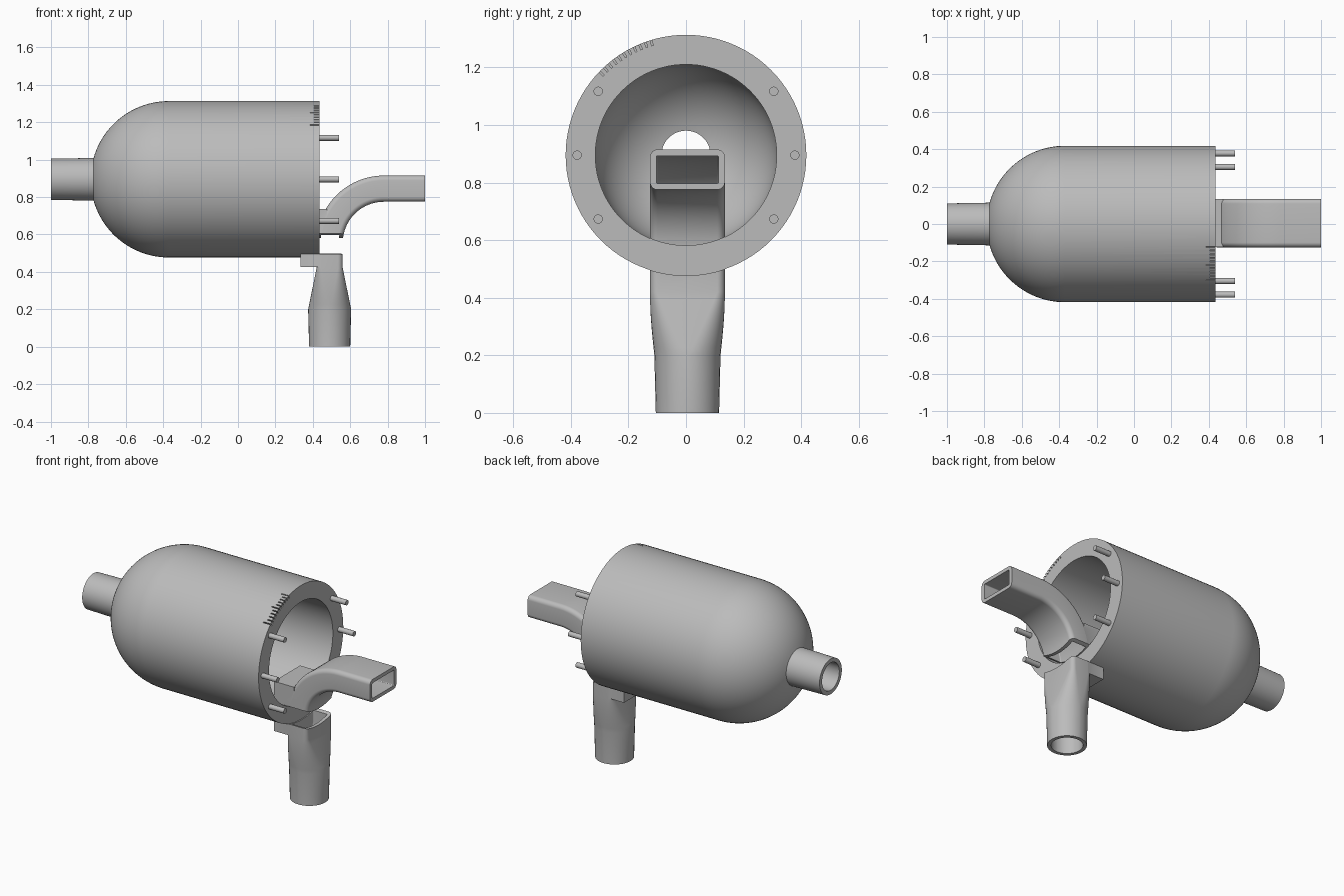
import bpy, bmesh
from math import sin, cos, pi, radians, sqrt, asin
from mathutils import Matrix, Vector

if "Cube" in bpy.data.objects:
    bpy.data.objects.remove(bpy.data.objects["Cube"])

grey = bpy.data.materials.new("light_grey")
grey.use_nodes = True
grey.diffuse_color = (0.5, 0.5, 0.5, 1)
grey.node_tree.nodes["Principled BSDF"].inputs["Base Color"].default_value = (0.5, 0.5, 0.5, 1)

AXIS = Vector((0, 0, 0.895))      # centre line of the vessel, along x
OUTER, INNER, BORE = 0.418, 0.315, 0.085
FACE, DOME = 0.435, -0.37         # open end and dome centre
DUCT_Y = 0.005


def finish(name, bm):
    bmesh.ops.recalc_face_normals(bm, faces=bm.faces)
    mesh = bpy.data.meshes.new(name)
    bm.to_mesh(mesh)
    bm.free()
    mesh.materials.append(grey)
    obj = bpy.data.objects.new(name, mesh)
    bpy.context.collection.objects.link(obj)
    return obj


def select(obj):
    bpy.ops.object.select_all(action='DESELECT')
    obj.select_set(True)
    bpy.context.view_layer.objects.active = obj


def smooth(obj, angle=30):
    select(obj)
    bpy.ops.object.shade_smooth_by_angle(angle=radians(angle))


def combine(obj, other, operation):
    select(obj)
    mod = obj.modifiers.new(operation, 'BOOLEAN')
    mod.operation, mod.object, mod.solver = operation, other, 'EXACT'
    bpy.ops.object.modifier_apply(modifier=mod.name)
    bpy.data.objects.remove(other)


def lathe(name, profile, steps=96):
    """Spin a closed (x, radius) profile around the vessel axis."""
    bm = bmesh.new()
    rings = []
    for i in range(steps):
        a = 2 * pi * i / steps
        rings.append([bm.verts.new(AXIS + Vector((x, r * sin(a), r * cos(a)))) for x, r in profile])
    n = len(profile)
    for i in range(steps):
        p, q = rings[i], rings[(i + 1) % steps]
        for j in range(n):
            k = (j + 1) % n
            bm.faces.new((p[j], p[k], q[k], q[j]))
    return finish(name, bm)


def box(name, x0, x1, z0, z1, half_y):
    bm = bmesh.new()
    size = Matrix.Diagonal((x1 - x0, 2 * half_y, z1 - z0, 1))
    place = Matrix.Translation(((x0 + x1) / 2, DUCT_Y, (z0 + z1) / 2))
    bmesh.ops.create_cube(bm, size=1, matrix=place @ size)
    return finish(name, bm)


def dome(radius, neck, steps=24):
    """Arc from the straight wall round to the neck radius."""
    end = pi / 2 - asin(neck / radius)
    return [(DOME - radius * sin(end * i / steps), radius * cos(end * i / steps))
            for i in range(steps + 1)]


# Hollow vessel with domed end and pipe neck
profile = [(FACE, OUTER)] + dome(OUTER, 0.114) + [(-1, 0.11), (-1, BORE)]
profile += dome(INNER, BORE)[::-1] + [(FACE, INNER)]
vessel = lathe("vessel", profile)

# Engraved scale marks on the rim
bm = bmesh.new()
for i in range(11):
    length = 0.05 if i % 5 == 0 else 0.03
    turn = Matrix.Translation(AXIS) @ Matrix.Rotation(radians(17 + 2.9 * i), 4, 'X')
    bmesh.ops.create_cube(bm, size=1, matrix=turn @ Matrix.Translation((FACE, 0, OUTER))
                          @ Matrix.Diagonal((2 * length, 0.006, 0.04, 1)))
combine(vessel, finish("scale_cutter", bm), 'DIFFERENCE')
smooth(vessel)

# Locating pins around the open end
for i, (y, z) in enumerate([(s * y, z) for s in (-1, 1)
                            for y, z in ((0.378, 0), (0.305, 0.222), (0.305, -0.222))]):
    bm = bmesh.new()
    bmesh.ops.create_cone(bm, cap_ends=True, segments=20, radius1=0.016, radius2=0.016, depth=0.125,
                          matrix=Matrix.Translation(AXIS + Vector((FACE + 0.0425, y, z)))
                          @ Matrix.Rotation(pi / 2, 4, 'Y'))
    smooth(finish(f"pin_{i + 1}", bm))


def section(a, b, r, corner=8):
    """Rounded rectangle, half sizes a by b; it is a circle when r = a = b."""
    pts = []
    for q, (sa, sb) in enumerate(((1, 1), (-1, 1), (-1, -1), (1, -1))):
        for i in range(corner + 1):
            t = (q + (0.02 + 0.96 * i / corner)) * pi / 2
            pts.append((sa * (a - r) + r * cos(t), sb * (b - r) + r * sin(t)))
    return pts


def duct(name, wall, extend):
    """Round stem blending into a flat duct that bends forward."""
    stations = [(0.49, -extend, 0, 0.11, 0.11, 0.109)]
    stations.append((0.49, 0.2, 0, 0.115, 0.115, 0.114))
    for i in range(1, 9):
        t = i / 8
        a, b, r = 0.115 - 0.045 * t, 0.115 + 0.015 * sin(t * pi / 2), 0.114 - 0.087 * t
        stations.append((0.49, 0.2 + 0.22 * t, 0, a, b, min(r, a - 0.001)))
    for i in range(21):
        t = pi / 2 * i / 20
        stations.append((0.78 - 0.29 * cos(t), 0.555 + 0.29 * sin(t), t, 0.07, 0.13, 0.027))
    stations.append((1 + extend, 0.845, pi / 2, 0.07, 0.13, 0.027))
    bm = bmesh.new()
    rings = []
    for x, z, t, a, b, r in stations:
        rr = max(r - wall, 0.004)
        rings.append([bm.verts.new((x - u * cos(t), DUCT_Y + v, z + u * sin(t)))
                      for u, v in section(a - wall, b - wall, rr)])
    for p, q in zip(rings, rings[1:]):
        for j in range(len(p)):
            k = (j + 1) % len(p)
            bm.faces.new((p[j], p[k], q[k], q[j]))
    bm.faces.new(rings[0])
    bm.faces.new(rings[-1])
    return finish(name, bm)


# Stem and spout, with tabs that clip over the vessel wall
spout = duct("stem_and_spout", 0, 0)
combine(spout, box("lower_tab", 0.335, 0.46, 0.425, 0.53, 0.129), 'UNION')
combine(spout, box("upper_tab", 0.335, 0.475, 0.56, 0.735, 0.129), 'UNION')
combine(spout, duct("duct_bore", 0.022, 0.02), 'DIFFERENCE')
slot = [(0.2, OUTER), (0.7, OUTER), (0.7, INNER), (0.2, INNER)]
combine(spout, lathe("wall_slot", slot), 'DIFFERENCE')
smooth(spout)
